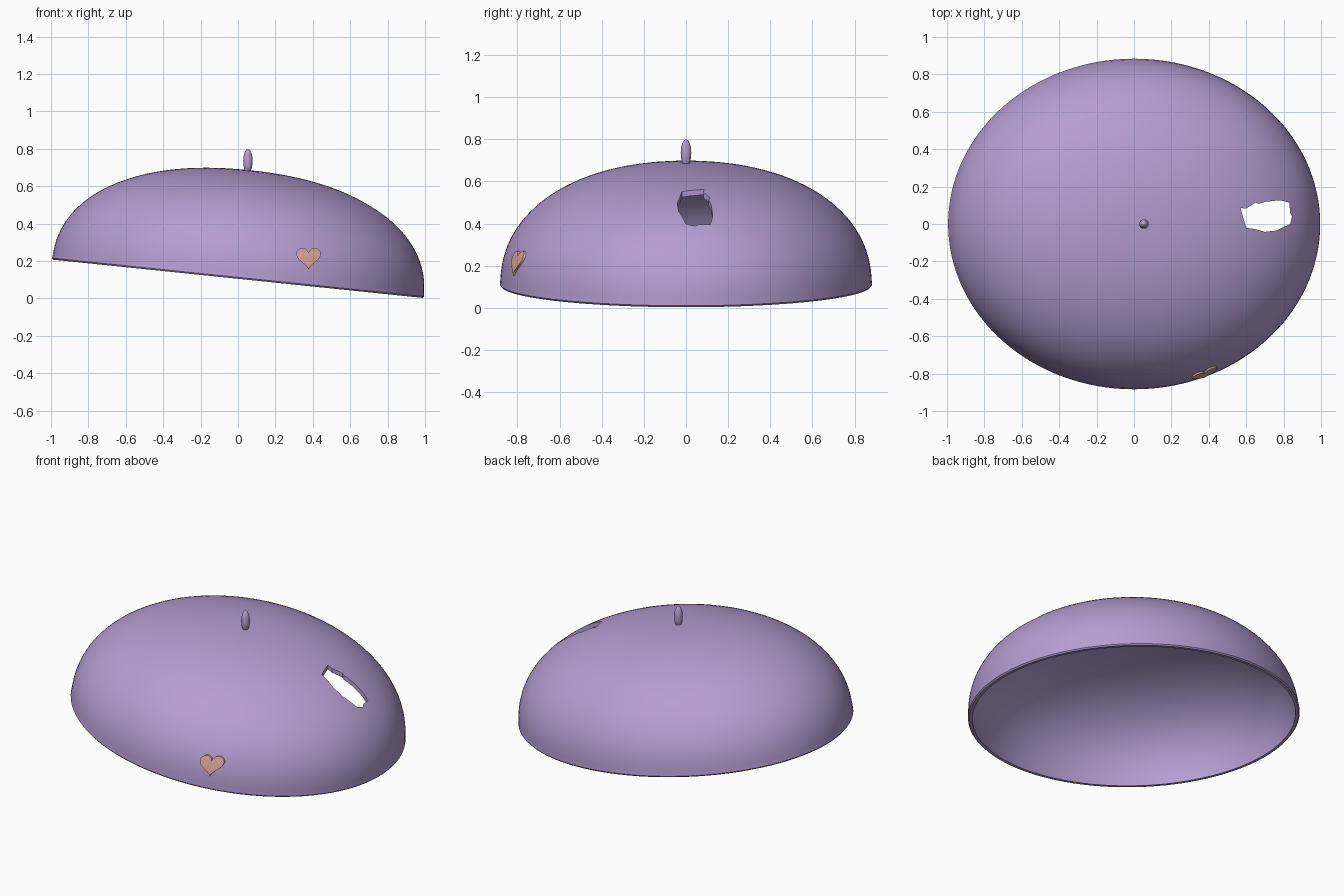
import bpy, bmesh, math
from mathutils import Matrix, Vector

if "Cube" in bpy.data.objects:
    bpy.data.objects.remove(bpy.data.objects["Cube"])

TILT, LIFT = 0.103, 0.105
A, B, H, P = 0.998, 0.882, 0.584, 2.2      # dome half-axes and fullness
M = Matrix.Translation((0, 0, LIFT)) @ Matrix.Rotation(TILT, 4, 'Y')
MI = M.inverted()


def material(name, rgb):
    m = bpy.data.materials.new(name)
    m.diffuse_color = (*rgb, 1)
    m.use_nodes = True
    m.node_tree.nodes["Principled BSDF"].inputs["Base Color"].default_value = m.diffuse_color
    return m


lilac = material("lilac", (0.46, 0.34, 0.64))
peach = material("peach", (0.70, 0.40, 0.32))


def finish(bm, name, mat=None, angle=40):
    bmesh.ops.recalc_face_normals(bm, faces=bm.faces)
    me = bpy.data.meshes.new(name)
    bm.to_mesh(me)
    bm.free()
    ob = bpy.data.objects.new(name, me)
    bpy.context.collection.objects.link(ob)
    if mat:
        me.materials.append(mat)
        smooth(ob, angle)
    return ob


def smooth(ob, angle=40):
    bpy.ops.object.select_all(action='DESELECT')
    bpy.context.view_layer.objects.active = ob
    ob.select_set(True)
    bpy.ops.object.shade_smooth_by_angle(angle=math.radians(angle))


# Dome shell: closed profile (outer, lip, inner) swept round an oval
def arc(t, inset):
    e = 2 / P
    return [((1 - t * inset) * math.cos(k) ** e, (H - t) * math.sin(k) ** e)
            for k in [i / 32 * math.pi / 2 for i in range(32)]]


T = 0.024
outer = arc(0, 1)
inner = arc(T, 1)
lip = [(0.985, 0.003), (0.995, 0.0), (1.002, 0.008), (1.0, 0.024)]
profile = inner[::-1] + lip + [p for p in outer if p[1] > 0.028]
SEG = 128
bm = bmesh.new()
rings = []
for r, z in profile:
    rings.append([bm.verts.new(M @ Vector((A * r * math.cos(2 * math.pi * i / SEG),
                                           B * r * math.sin(2 * math.pi * i / SEG), z)))
                  for i in range(SEG)])
for a, b in zip(rings, rings[1:]):
    for i in range(SEG):
        j = (i + 1) % SEG
        bm.faces.new((a[i], a[j], b[j], b[i]))
for ring, z in ((rings[0], H - T), (rings[-1], H)):
    tip = bm.verts.new(M @ Vector((0, 0, z)))
    for i in range(SEG):
        bm.faces.new((ring[i], ring[(i + 1) % SEG], tip))
dome = finish(bm, "dome", lilac)

# Ragged hole on the right side, cut by a vertical prism
outline = [(.60, -.02), (.585, .03), (.57, .085), (.60, .083), (.65, .115), (.665, .108),
           (.71, .12), (.78, .127), (.83, .115), (.835, .06), (.845, .04), (.835, .0),
           (.81, -.012), (.76, -.035), (.70, -.042), (.65, -.028)]
bm = bmesh.new()
base = bm.faces.new([bm.verts.new((x, y, 0.25)) for x, y in outline])
ext = bmesh.ops.extrude_face_region(bm, geom=[base])
bmesh.ops.translate(bm, vec=(0, 0, 0.6),
                    verts=[g for g in ext["geom"] if isinstance(g, bmesh.types.BMVert)])
cutter = finish(bm, "hole_cutter")
cutter.hide_render = True
mod = dome.modifiers.new("hole", 'BOOLEAN')
mod.operation, mod.solver, mod.object = 'DIFFERENCE', 'EXACT', cutter
bpy.ops.object.select_all(action='DESELECT')
bpy.context.view_layer.objects.active = dome
dome.select_set(True)
bpy.ops.object.modifier_apply(modifier="hole")
bpy.data.objects.remove(cutter, do_unlink=True)
smooth(dome)

# Small upright stem on top
bm = bmesh.new()
bmesh.ops.create_uvsphere(bm, u_segments=24, v_segments=16, radius=1)
bmesh.ops.transform(bm, matrix=Matrix.Translation((0.053, 0, 0.735))
                    @ Matrix.Diagonal((0.025, 0.025, 0.065, 1)), verts=bm.verts)
finish(bm, "stem", lilac, 60)


# Heart badge: thin plate following the front of the dome
def front_y(x, z):
    y = -0.8
    for _ in range(4):
        q = MI @ Vector((x, y, z))
        r = (1 - max(q.z, 0) ** P / H ** P) ** (1 / P)
        y = -B * math.sqrt(max(r * r - (q.x / A) ** 2, 0))
    return y


N = 64
bm = bmesh.new()
loops = []
for s, off in ((1, -0.004), (1, 0.010), (0.75, 0.010), (0.5, 0.010), (0.25, 0.010)):
    ring = []
    for i in range(N):
        t = 2 * math.pi * i / N
        hx = 16 * math.sin(t) ** 3
        hz = 13 * math.cos(t) - 5 * math.cos(2 * t) - 2 * math.cos(3 * t) - math.cos(4 * t)
        x, z = 0.377 + s * hx * 0.0041, 0.222 + s * hz * 0.0040
        ring.append(bm.verts.new((x, front_y(x, z) - off, z)))
    loops.append(ring)
for a, b in zip(loops, loops[1:]):
    for i in range(N):
        j = (i + 1) % N
        bm.faces.new((a[i], a[j], b[j], b[i]))
bm.faces.new(loops[-1])
finish(bm, "heart_badge", peach)
